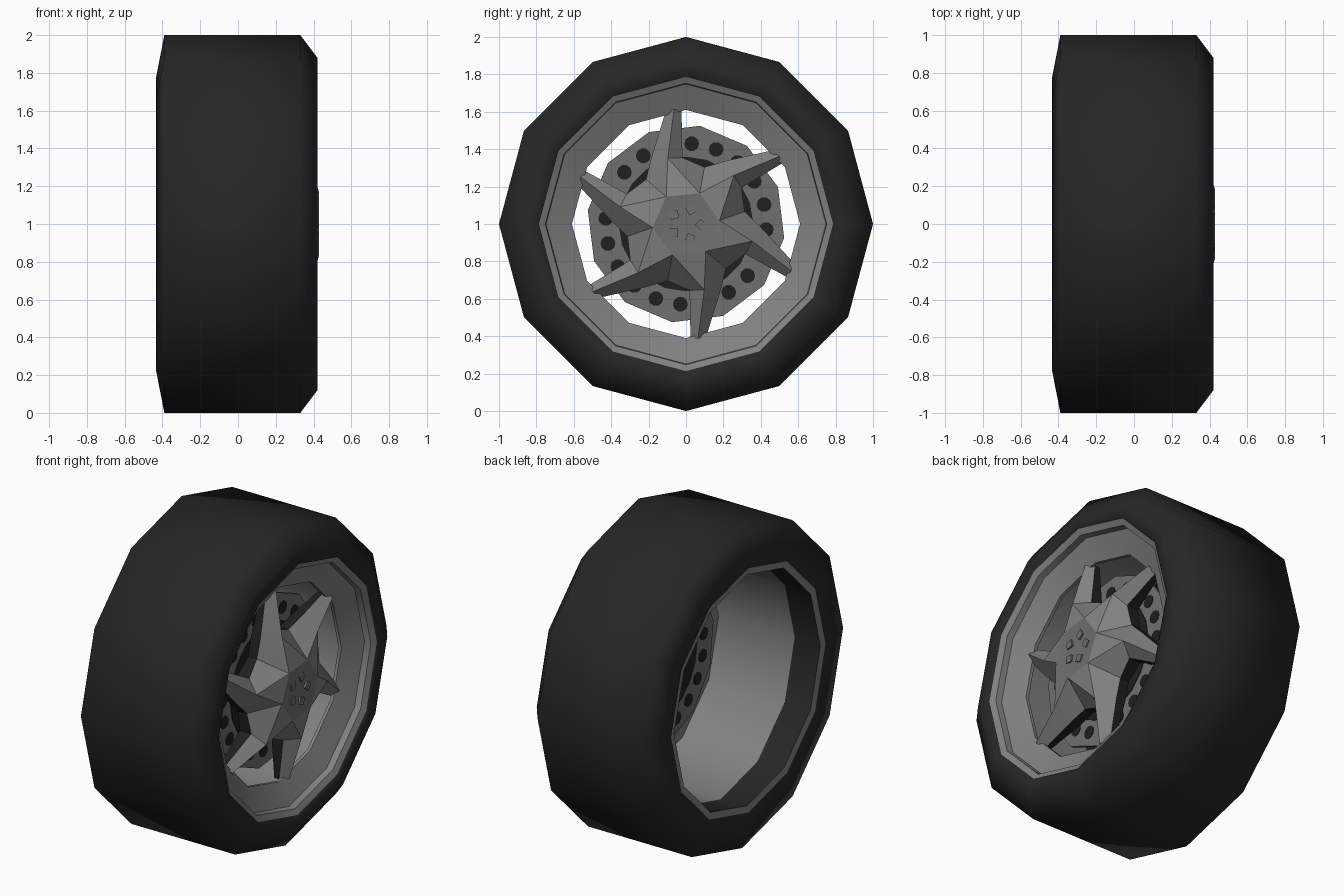
import bpy, bmesh, math
from mathutils import Vector

if "Cube" in bpy.data.objects:
    bpy.data.objects.remove(bpy.data.objects["Cube"])

C = Vector((0, 0, 1))  # wheel centre, axle runs along x


def material(name, v):
    m = bpy.data.materials.new(name)
    m.diffuse_color = (v, v, v, 1)
    m.use_nodes = True
    m.node_tree.nodes["Principled BSDF"].inputs["Base Color"].default_value = m.diffuse_color
    return m


RUBBER = material("tyre_black", 0.02)
ALLOY = material("alloy_grey", 0.22)
STEEL = material("disc_grey", 0.16)
DARK = material("hole_dark", 0.014)


def pt(x, r, deg, off=0.0):
    """Point at radius r and angle deg around the axle, shifted sideways (ccw) by off."""
    a = math.radians(deg)
    return C + Vector((x, r * math.cos(a) - off * math.sin(a),
                       r * math.sin(a) + off * math.cos(a)))


def finish(bm, name, mats, angle=None, recalc=True):
    if recalc:
        bmesh.ops.recalc_face_normals(bm, faces=bm.faces)
    me = bpy.data.meshes.new(name)
    bm.to_mesh(me)
    bm.free()
    ob = bpy.data.objects.new(name, me)
    bpy.context.collection.objects.link(ob)
    for m in mats:
        me.materials.append(m)
    if angle:
        bpy.ops.object.select_all(action='DESELECT')
        ob.select_set(True)
        bpy.context.view_layer.objects.active = ob
        bpy.ops.object.shade_smooth_by_angle(angle=math.radians(angle))
    return ob


def lathe(name, profile, mats, n=12, angle=40, dark=()):
    """Revolve a closed (x, r) profile; the hidden closing band is removed."""
    bm = bmesh.new()
    rings = [[bm.verts.new(pt(x, r, 360 * i / n)) for x, r in profile] for i in range(n)]
    k = len(profile)
    hidden = []
    for i in range(n):
        a, b = rings[i], rings[(i + 1) % n]
        for j in range(k):
            f = bm.faces.new((a[j], a[(j + 1) % k], b[(j + 1) % k], b[j]))
            f.material_index = 1 if j in dark else 0
            if j == k - 1:
                hidden.append(f)
    bmesh.ops.recalc_face_normals(bm, faces=bm.faces)
    bmesh.ops.delete(bm, geom=hidden, context='FACES')
    return finish(bm, name, mats, angle, recalc=False)


def add_prism(bm, x0, x1, r, n, start=0, centre=None):
    """Prism along the axle; centre is an optional (radius, angle) position."""
    shift = pt(0, *centre) - C if centre else Vector()
    back = [bm.verts.new(pt(x0, r, start + 360 * i / n) + shift) for i in range(n)]
    front = [bm.verts.new(pt(x1, r, start + 360 * i / n) + shift) for i in range(n)]
    bm.faces.new(back)
    bm.faces.new(front)
    for i in range(n):
        j = (i + 1) % n
        bm.faces.new((back[i], back[j], front[j], front[i]))


# Tyre
lathe("tyre", [(-0.43, 0.765), (-0.435, 0.77), (-0.39, 1.0), (0.33, 1.0),
               (0.42, 0.88), (0.42, 0.79), (0.41, 0.785)], [RUBBER], angle=88)

# Rim: back lip, dark inner band, barrel, front dish, stepped front lip
lathe("rim", [(-0.432, 0.77), (-0.425, 0.725), (-0.24, 0.735), (0.275, 0.715),
              (0.27, 0.61), (0.29, 0.61), (0.355, 0.748), (0.395, 0.752), (0.415, 0.79)],
      [ALLOY, RUBBER], angle=31, dark=(1,))

# Brake disc with dark centre and a ring of holes
bm = bmesh.new()
add_prism(bm, 0.177, 0.197, 0.53, 12, 22)
finish(bm, "brake_disc", [STEEL])
bm = bmesh.new()
add_prism(bm, 0.173, 0.201, 0.36, 20)
finish(bm, "disc_centre", [DARK])
bm = bmesh.new()
for i in range(20):
    add_prism(bm, 0.173, 0.201, 0.04, 10, 0, (0.43, 14 + 18 * i))
finish(bm, "disc_holes", [DARK])

# Spokes: six tapering arms leaning to one side, joined at deep valleys
bm = bmesh.new()
for i in range(6):
    a = 96 - 60 * i
    hub_r, hub_l = pt(0.43, 0.18, a - 30), pt(0.43, 0.18, a + 30)
    ridge, tip = pt(0.375, 0.36, a, 0.06), pt(0.31, 0.615, a, 0.0)
    val_r, val_l = pt(0.28, 0.32, a - 24), pt(0.28, 0.32, a + 36)
    mid_r, mid_l = pt(0.30, 0.355, a, -0.018), pt(0.285, 0.37, a, 0.148)
    tip_r, tip_l = pt(0.268, 0.61, a, -0.04), pt(0.268, 0.61, a, 0.045)
    top = [(hub_r, ridge, hub_l), (hub_r, val_r, mid_r, ridge), (hub_l, ridge, mid_l, val_l),
           (ridge, mid_r, tip_r, tip), (ridge, tip, tip_l, mid_l), (tip_r, tip_l, tip)]
    # dark side walls on the underside
    edge = [val_r, mid_r, tip_r, tip_l, mid_l, val_l]
    low = [Vector((0.22 if j not in (2, 3) else 0.235, p.y, p.z))
           for j, p in enumerate(edge)]
    walls = [(edge[j], low[j], low[j + 1], edge[j + 1]) for j in range(5)]
    for f in top:
        bm.faces.new([bm.verts.new(p) for p in f])
    for j, f in enumerate(walls):
        bm.faces.new([bm.verts.new(p) for p in f]).material_index = 0 if j == 2 else 1
bmesh.ops.remove_doubles(bm, verts=bm.verts, dist=0.0005)
bmesh.ops.recalc_face_normals(bm, faces=bm.faces)
if sum(f.normal.x * f.calc_area() for f in bm.faces) < 0:
    bmesh.ops.reverse_faces(bm, faces=bm.faces)
finish(bm, "spokes", [ALLOY, DARK], 35, recalc=False)

# Hub face, slightly dished
bm = bmesh.new()
ring = [bm.verts.new(pt(0.43, 0.18, 66 + 60 * i)) for i in range(6)]
mid = bm.verts.new(pt(0.412, 0, 0))
for i in range(6):
    bm.faces.new((ring[i], ring[(i + 1) % 6], mid))
for f in bm.faces:
    f.normal_update()
    if f.normal.x < 0:
        f.normal_flip()
finish(bm, "hub_face", [STEEL], 30, recalc=False)

# Wheel nuts
bm = bmesh.new()
for i in range(5):
    a = 70 + 72 * i
    add_prism(bm, 0.41, 0.43, 0.031, 4, a + 5, (0.08, a))
finish(bm, "wheel_nuts", [STEEL])
